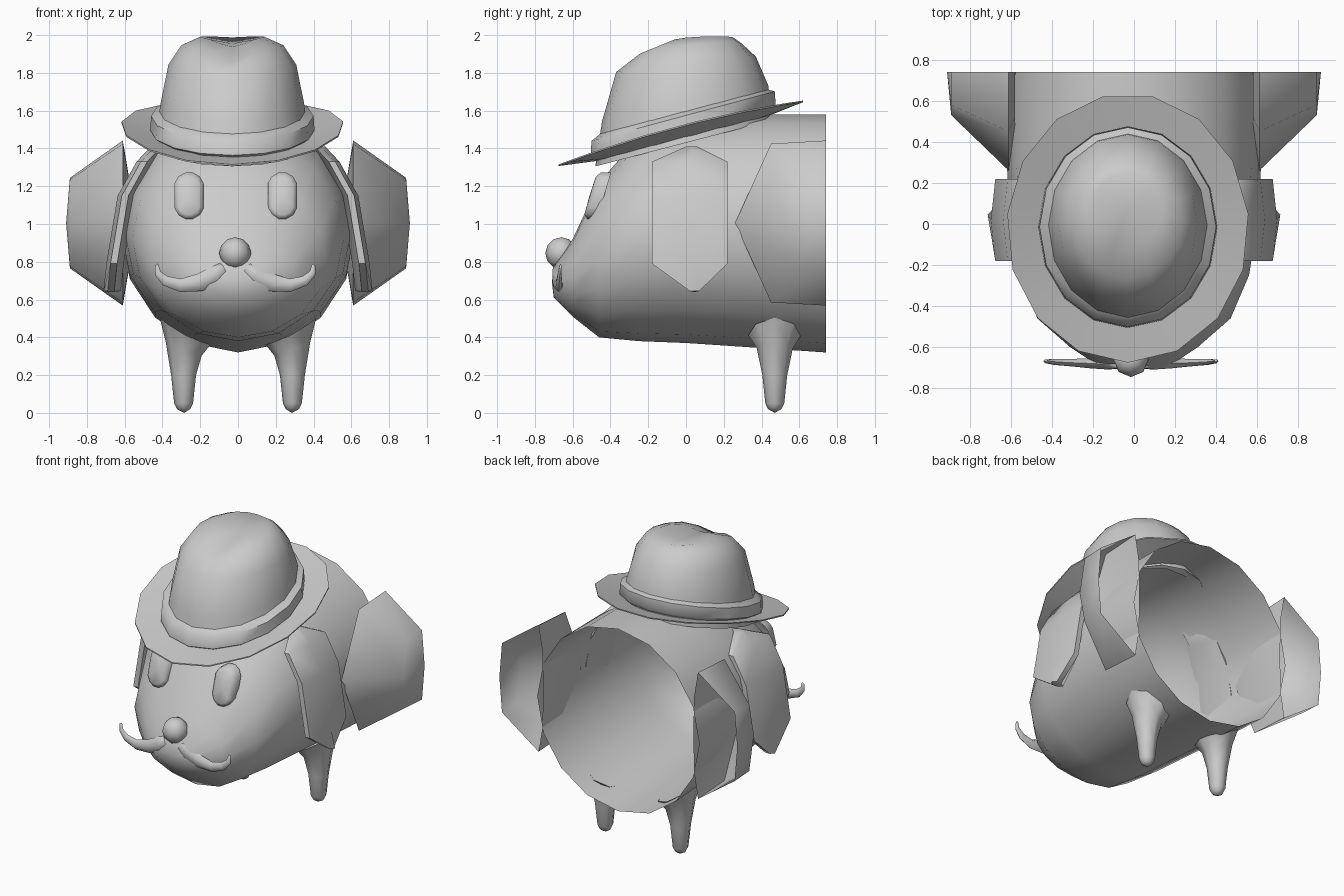
import bpy, bmesh, math
from mathutils import Vector

cube = bpy.data.objects.get("Cube")
if cube:
    bpy.data.objects.remove(cube, do_unlink=True)

grey = bpy.data.materials.new("plain_grey")
grey.use_nodes = True
COLOR = (0.6, 0.6, 0.6, 1)
grey.diffuse_color = COLOR
grey.node_tree.nodes["Principled BSDF"].inputs["Base Color"].default_value = COLOR


def finish(name, bm, angle=50):
    mesh = bpy.data.meshes.new(name)
    bm.to_mesh(mesh)
    bm.free()
    mesh.materials.append(grey)
    ob = bpy.data.objects.new(name, mesh)
    bpy.context.collection.objects.link(ob)
    bpy.ops.object.select_all(action='DESELECT')
    bpy.context.view_layer.objects.active = ob
    ob.select_set(True)
    bpy.ops.object.shade_smooth_by_angle(angle=math.radians(angle))
    return ob


def loft(name, rings, closed=True, start=None, end=None, angle=50):
    """Skin rings of points; start and end are optional tip points."""
    bm = bmesh.new()
    rows = [[bm.verts.new(p) for p in r] for r in rings]
    n = len(rows[0])
    span = range(n if closed else n - 1)
    for a, b in zip(rows, rows[1:]):
        for i in span:
            j = (i + 1) % n
            bm.faces.new((a[i], a[j], b[j], b[i]))
    for row, tip in ((rows[0], start), (rows[-1], end)):
        if tip is not None:
            t = bm.verts.new(tip)
            for i in span:
                bm.faces.new((row[i], row[(i + 1) % n], t))
    bmesh.ops.recalc_face_normals(bm, faces=bm.faces)
    return finish(name, bm, angle)


def circle(n, phase=0.0):
    return [(math.cos(math.tau * (i + phase) / n), math.sin(math.tau * (i + phase) / n))
            for i in range(n)]


# Hollow body, open at the back: y, bottom, top, half width
stations = [(-0.70, 0.61, 0.78, 0.16), (-0.60, 0.51, 0.92, 0.31),
            (-0.46, 0.40, 1.22, 0.47), (-0.25, 0.38, 1.46, 0.56),
            (0.0, 0.37, 1.55, 0.60), (0.3, 0.35, 1.58, 0.62), (0.74, 0.32, 1.58, 0.62)]
loft("body", [[(w * c, y, (lo + hi) / 2 + (hi - lo) / 2 * s) for c, s in circle(16)]
              for y, lo, hi, w in stations], start=(0, -0.71, 0.69), angle=80)

# Crown of the hat, pinched along the top
HX = -0.03


def tilted(z, slope, rx, ry, cy, dent=0.0, n=16):
    return [(HX + rx * c, cy + ry * s,
             z + slope * (cy + ry * s) - dent * math.exp(-(rx * c / 0.1) ** 2) * (1 - 0.6 * s))
            for c, s in circle(n)]


loft("hat_crown", [tilted(1.43, 0.26, 0.41, 0.47, -0.01), tilted(1.64, 0.22, 0.38, 0.44, -0.005),
                   tilted(1.845, 0.11, 0.338, 0.37, 0.0), tilted(1.945, 0.09, 0.27, 0.28, 0.015, 0.04),
                   tilted(1.99, 0.04, 0.17, 0.18, 0.07, 0.03)], end=(HX, 0.08, 1.955), angle=80)

# Hat band
loft("hat_band", [tilted(1.475, 0.27, 0.40, 0.46, -0.015), tilted(1.50, 0.27, 0.435, 0.49, -0.015),
                  tilted(1.575, 0.27, 0.43, 0.485, -0.015), tilted(1.60, 0.27, 0.38, 0.44, -0.015)])

# Brim with lifted sides
brim = []
for r, lift, dz in ((0.64, 0, 0), (1, 0.04, 0), (1, 0.04, 0.008), (0.64, 0, 0.025)):
    brim.append([(HX + 0.59 * r * c, -0.02 + 0.655 * r * s,
                  1.455 + dz + lift * c * c + 0.03 * (r > 0.9) + 0.26 * (0.655 * r * s - 0.03))
                 for c, s in circle(15, 0.25)])
loft("hat_brim", brim, angle=40)

# Bulging nose
bm = bmesh.new()
bmesh.ops.create_uvsphere(bm, u_segments=8, v_segments=6, radius=0.085)
bmesh.ops.translate(bm, vec=(-0.015, -0.66, 0.845), verts=bm.verts)
finish("nose", bm)

for side, word in ((1, "left"), (-1, "right")):
    # Leg: height, radius; the flared top ring follows the belly
    top = []
    for c, s in circle(8):
        x = 0.28 + 0.135 * c
        top.append((side * x, 0.47 + 0.14 * s, 0.965 - 0.62 * math.sqrt(1 - (x / 0.62) ** 2)))
    shin = [[(side * (0.288 + r * c), 0.47 + r * s, z + lean * r * c) for c, s in circle(8)]
            for z, r, lean in ((0.34, 0.095, 0.4), (0.2, 0.066, 0), (0.05, 0.05, 0), (0.02, 0.035, 0))]
    loft(word + "_leg", [top] + shin, end=(side * 0.285, 0.47, 0), angle=60)

    # Eye: rounded plate leaning back with the face
    pads = []
    for depth, k in ((0.035, 1.0), (-0.02, 1.0), (-0.04, 0.7)):
        ring = []
        for c, s in circle(12, 0.5):
            up = 0.08 * k * s + math.copysign(0.045, s)
            ring.append((-0.012 + side * 0.247 + 0.08 * k * c, -0.468 + depth + 0.3 * up, 1.15 + up))
        pads.append(ring)
    loft(word + "_eye", pads, end=(-0.012 + side * 0.247, -0.511, 1.15), angle=60)

    # Mustache half: x, z, radius along a curl
    curl = [(0.06, 0.765, 0.035), (0.11, 0.725, 0.05), (0.19, 0.69, 0.047), (0.29, 0.675, 0.035),
            (0.37, 0.70, 0.027), (0.41, 0.74, 0.018), (0.415, 0.78, 0.01)]
    tube = []
    for i, (x, z, r) in enumerate(curl):
        a, b = curl[max(i - 1, 0)], curl[min(i + 1, len(curl) - 1)]
        d = Vector((b[0] - a[0], 0, b[1] - a[1])).normalized()
        across = Vector((-d.z, 0, d.x))
        tube.append([(-0.015 + side * (x + across.x * r * c), -0.685 + 0.02 * i / 6 + 0.6 * r * s,
                      z + across.z * r * c) for c, s in circle(6)])
    loft(word + "_mustache", tube, start=(-0.015 + side * 0.05, -0.68, 0.775),
         end=(-0.015 + side * 0.41, -0.665, 0.79), angle=60)

    # Ear: drooping hexagonal flap, rows of x, front y, back y, z
    rows = [(0.44, 0.0, 0.06, 1.41), (0.515, -0.18, 0.22, 1.33), (0.615, -0.18, 0.22, 1.15),
            (0.675, -0.18, 0.22, 0.79), (0.69, 0.02, 0.07, 0.645)]
    flap = []
    for x, y0, y1, z in rows:
        mid = (y0 + y1) / 2
        flap.append([(side * px, py, z) for px, py in
                     ((x - 0.035, y0), (x, y0), (x + 0.022, mid), (x, y1), (x - 0.035, y1), (x - 0.07, mid))])
    loft(word + "_ear", flap, start=(side * 0.43, 0.03, 1.41), end=(side * 0.67, 0.045, 0.64))

    # Side cup, cut open at the back: x, front y, corner y, half height
    cup = []
    for x, y0, y1, h in ((0.58, 0.42, 0.52, 0.25), (0.61, 0.26, 0.45, 0.42), (0.89, 0.53, 0.58, 0.23)):
        cup.append([(side * x, y, 1.005 + z) for y, z in
                    ((0.74, h * 1.04), (y1, h), (y0, 0), (y1, -h), (0.74, -h * 1.04))])
    loft(word + "_side_cup", cup, closed=False, start=(side * 0.575, 0.74, 1.005),
         end=(side * 0.91, 0.74, 1.005), angle=70)
